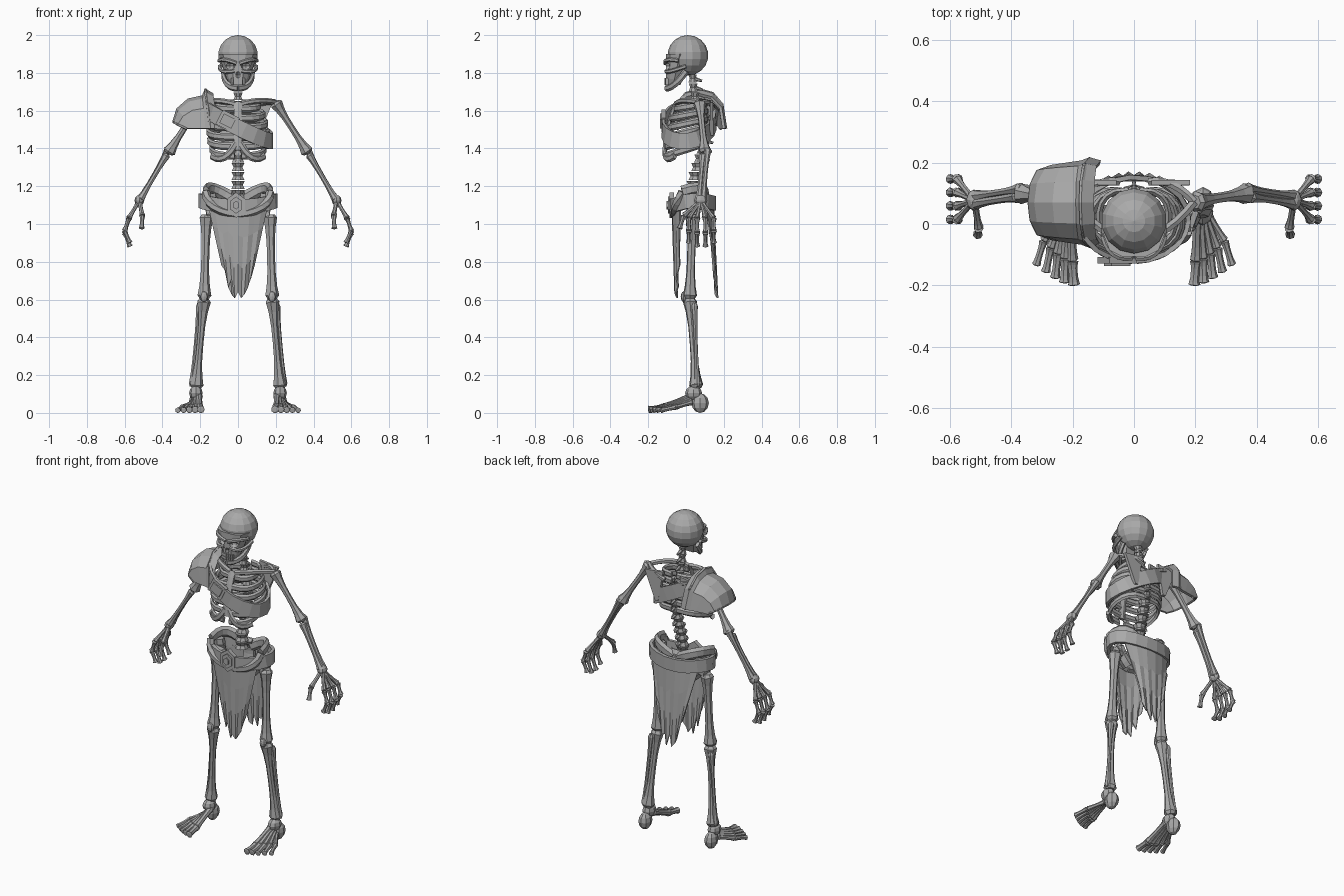
import bpy, bmesh, math, random
from mathutils import Vector, Matrix

random.seed(4)
if "Cube" in bpy.data.objects:
    bpy.data.objects.remove(bpy.data.objects["Cube"])

COLOR = (0.4, 0.4, 0.4, 1)
grey = bpy.data.materials.new("stone_grey")
grey.use_nodes = True
grey.diffuse_color = COLOR
grey.node_tree.nodes["Principled BSDF"].inputs["Base Color"].default_value = COLOR
UP, FRONT = Vector((0, 0, 1)), Vector((0, -1, 0))


def lerp(start, end, t):
    return start + (end - start) * t


def steps(count):
    return [i / count for i in range(count + 1)]


def finish(name, bm, thickness=0):
    bmesh.ops.recalc_face_normals(bm, faces=bm.faces)
    mesh = bpy.data.meshes.new(name)
    bm.to_mesh(mesh)
    bm.free()
    mesh.materials.append(grey)
    part = bpy.data.objects.new(name, mesh)
    bpy.context.collection.objects.link(part)
    if thickness:
        solidify = part.modifiers.new("thickness", "SOLIDIFY")
        solidify.thickness, solidify.offset = thickness, 0
    return part


def skin(bm, rings, around=True, closed=False):
    """Bridge equal-sized rows of points with quads."""
    rows = [[bm.verts.new(point) for point in ring] for ring in rings]
    count = len(rows[0])
    for low, high in zip(rows, rows[1:] + (rows[:1] if closed else [])):
        for i in range(count if around else count - 1):
            j = (i + 1) % count
            bm.faces.new((low[i], low[j], high[j], high[i]))
    if around and not closed:
        bm.faces.new(rows[0])
        bm.faces.new(rows[-1])


def tube(bm, points, sizes, mirror=1, sides=6, closed=False):
    """Tube along points; a size is a radius or a (sideways, upward) pair."""
    points = [Vector((mirror * x, y, z)) for x, y, z in points]
    sizes = sizes if isinstance(sizes, list) else [sizes] * len(points)
    rings, count = [], len(points)
    for i, (point, size) in enumerate(zip(points, sizes)):
        wide, high = size if isinstance(size, tuple) else (size, size)
        before = points[i - 1] if i or closed else point
        after = points[(i + 1) % count] if i < count - 1 or closed else point
        along = (after - before).normalized()
        across = along.cross(UP if abs(along.z) < 0.95 else FRONT).normalized()
        upward = across.cross(along)
        angles = [math.tau * (j + 0.5) / sides for j in range(sides)]
        rings.append([point + across * wide * math.cos(a) + upward * high * math.sin(a) for a in angles])
    skin(bm, rings, closed=closed)


def bend(start, control, end):
    """Points of a curve pulled towards its control point."""
    start, control, end = Vector(start), Vector(control), Vector(end)
    return [lerp(lerp(start, control, t), lerp(control, end, t), t) for t in steps(6)]


def bone(bm, start, end, shaft, knob, mirror=1):
    """Thin shaft with a rounded knob at both ends."""
    waves = [math.cos(math.pi * t) for t in steps(8)]
    points = [lerp(Vector(start), Vector(end), (1 - wave) / 2) for wave in waves]
    sizes = [lerp(shaft, knob, abs(wave) ** 3) for wave in waves]
    sizes[0] = sizes[-1] = knob * 0.6
    tube(bm, points, sizes, mirror, sides=7)


def chain(bm, joints, shaft, knob, mirror):
    for start, end in zip(joints, joints[1:]):
        bone(bm, start, end, shaft, knob, mirror)


def ball(bm, place, scale, segments=8, rings=6):
    matrix = Matrix.Translation(place) @ Matrix.Diagonal((*scale, 1))
    bmesh.ops.create_uvsphere(bm, u_segments=segments, v_segments=rings, radius=1, matrix=matrix)


def box(bm, place, size, tilt=0):
    matrix = Matrix.Translation(place) @ Matrix.Rotation(tilt, 4, 'Y') @ Matrix.Diagonal((*size, 1))
    bmesh.ops.create_cube(bm, size=1, matrix=matrix)


def hoop(name, width, depth, middle, height, section):
    """Flat band around the body; height is a rule of cosine and sine."""
    turns = [(math.cos(a), math.sin(a)) for a in (math.tau * t for t in steps(18)[:-1])]
    bm = bmesh.new()
    tube(bm, [(width * c, middle + depth * s, height(c, s)) for c, s in turns], section, sides=4, closed=True)
    finish(name, bm)


# Skull
bm = bmesh.new()
ball(bm, (0, 0.01, 1.893), (0.108, 0.108, 0.107), segments=14, rings=9)
finish("cranium", bm)
bm = bmesh.new()
rings = []
for t in steps(5):
    width, front, back = lerp(0.04, 0.1, t ** 0.7), -0.106, lerp(-0.03, 0.04, t)
    half = [(width * 0.4, front), (width * 0.8, front + 0.02), (width, lerp(front, back, 0.5)), (width * 0.7, back)]
    outline = half + [(-x, y) for x, y in reversed(half)]
    rings.append([(x, y, lerp(1.735, 1.9, t)) for x, y in outline])
skin(bm, rings)
face = finish("face", bm)

# Eye sockets and nose hole
bm = bmesh.new()
for mirror in (1, -1):
    ball(bm, (mirror * 0.043, -0.11, 1.836), (0.028, 0.035, 0.021))
ball(bm, (0, -0.115, 1.79), (0.014, 0.025, 0.02), segments=6, rings=4)
cutter = finish("socket_cutter", bm)
cutter.hide_render = True
sockets = face.modifiers.new("sockets", "BOOLEAN")
sockets.object, sockets.solver = cutter, 'EXACT'
bpy.context.view_layer.update()
carved = bpy.data.meshes.new_from_object(face.evaluated_get(bpy.context.evaluated_depsgraph_get()))
face.modifiers.clear()
face.data = carved
bpy.data.objects.remove(cutter)

bm = bmesh.new()
for column in range(6):
    x = (column - 2.5) * 0.013
    for z in (1.764, 1.745):
        box(bm, (x, 6 * x * x - 0.106, z), (0.011, 0.016, 0.017))
finish("teeth", bm)

# Spine with rear spurs
bm = bmesh.new()
for t in steps(13):
    y, z, width = 0.035 + 0.06 * math.sin(math.pi * t) ** 2, lerp(1.77, 1.16, t), lerp(0.024, 0.04, t)
    tube(bm, [(0, y, z + 0.021), (0, y, z), (0, y, z - 0.021)], [width, width * 0.7, width], sides=8)
    tube(bm, [(0, y, z), (0, y + 0.05, z - 0.012)], [0.014, 0.006])
finish("spine", bm)

bm = bmesh.new()
tube(bm, bend((0, -0.05, 1.645), (0, -0.1, 1.55), (0, -0.11, 1.39)), (0.024, 0.012))
finish("breastbone", bm)
bm = bmesh.new()
tube(bm, bend((0, 0.085, 1.17), (0, 0.13, 1.1), (0, 0.1, 1.03)), (0.04, 0.018))
finish("tail_bone", bm)

shoulder, elbow, wrist = (0.197, 0.072, 1.645), (0.37, 0.1, 1.375), (0.522, 0.078, 1.125)
hip, knee, ankle = (0.168, 0.035, 1.05), (0.18, 0.02, 0.605), (0.222, 0.055, 0.13)

for side, mirror in (("left", 1), ("right", -1)):
    # Curved bones of the face and trunk
    for name, path, section in (
            ("brow", bend((0.008, -0.11, 1.85), (0.08, -0.12, 1.88), (0.1, -0.04, 1.865)), 0.011),
            ("cheekbone", bend((0.02, -0.104, 1.81), (0.1, -0.11, 1.795), (0.097, 0, 1.835)), 0.011),
            ("jaw", bend((0.078, 0, 1.81), (0.08, -0.06, 1.72), (0, -0.105, 1.718)), (0.012, 0.018)),
            ("collarbone", bend((0.015, -0.05, 1.635), (0.11, -0.04, 1.665), shoulder), 0.015),
            ("blade_ridge", bend((0.05, 0.138, 1.61), (0.13, 0.15, 1.65), shoulder), 0.014),
            ("hip_crest", bend((0.02, 0.1, 1.13), (0.17, 0.13, 1.22), (0.17, -0.02, 1.17)), (0.018, 0.033)),
            ("hip_front", bend((0.17, -0.02, 1.17), (0.17, -0.07, 1.07), (0, -0.06, 1.05)), 0.023),
            ("hip_socket", bend((0.15, 0.03, 1.16), (0.14, 0.035, 1.05), (0.07, 0.03, 1)), (0.035, 0.025))):
        bm = bmesh.new()
        tube(bm, path, section, mirror)
        finish(f"{side}_{name}", bm)
    bm = bmesh.new()
    tube(bm, [(0.1, 0.135, 1.47), (0.12, 0.135, 1.65)], [0.014, (0.09, 0.012)], mirror, sides=4)
    finish(side + "_shoulder_blade", bm)

    # Ribs sweep from the spine down to the front
    bm = bmesh.new()
    for t in steps(5):
        width, front = 0.14 * math.sin(lerp(0.75, 2.05, t)), lerp(-0.055, -0.11, t ** 0.5)
        high = lerp(1.64, 1.43, t)
        low = high - lerp(0.03, 0.07, t)
        path = []
        for turn in steps(9):
            swing = (1 - math.cos(math.pi * turn)) / 2
            x = 0.018 + width * max(0, math.sin(math.pi * turn)) ** 0.7
            path.append((x, lerp(0.11, front, swing), lerp(high, low, swing)))
        tube(bm, path, (0.011, 0.02), mirror)
    tube(bm, bend((0.14, -0.06, 1.36), (0.07, -0.13, 1.31), (0.01, -0.108, 1.43)), (0.012, 0.019), mirror)
    finish(side + "_ribs", bm)

    # Arm
    bm = bmesh.new()
    bone(bm, shoulder, elbow, 0.017, 0.04, mirror)
    finish(side + "_upper_arm", bm)
    bm = bmesh.new()
    bone(bm, (0.365, 0.115, 1.4), (0.52, 0.09, 1.125), 0.012, 0.024, mirror)
    bone(bm, (0.375, 0.09, 1.37), (0.52, 0.068, 1.125), 0.013, 0.024, mirror)
    finish(side + "_forearm", bm)

    # Hand
    bm = bmesh.new()
    ball(bm, (mirror * wrist[0], *wrist[1:]), (0.026, 0.035, 0.028))
    for finger in range(4):
        y, tip = 0.015 + 0.044 * finger, 0.87 + 0.02 * abs(finger - 1.5)
        joints = [wrist, (0.578, y, 1.03), (0.6, y, lerp(tip, 1.03, 0.5)), (0.572, y, tip)]
        chain(bm, joints, 0.01, 0.018, mirror)
    chain(bm, [wrist, (0.507, -0.012, 1.045), (0.51, -0.035, 0.975)], 0.011, 0.018, mirror)
    finish(side + "_hand", bm)

    # Leg
    bm = bmesh.new()
    bone(bm, hip, knee, 0.022, 0.043, mirror)
    bone(bm, (0.11, 0.035, 1.06), hip, 0.028, 0.036, mirror)
    finish(side + "_thigh", bm)
    bm = bmesh.new()
    bone(bm, knee, ankle, 0.018, 0.043, mirror)
    bone(bm, (0.205, 0.045, 0.58), (0.245, 0.06, 0.14), 0.01, 0.02, mirror)
    finish(side + "_shin", bm)
    bm = bmesh.new()
    ball(bm, (mirror * 0.18, -0.012, 0.615), (0.022, 0.016, 0.028))
    finish(side + "_kneecap", bm)

    # Foot
    bm = bmesh.new()
    ball(bm, (mirror * 0.225, 0.075, 0.052), (0.036, 0.046, 0.052))
    ball(bm, (mirror * 0.223, 0.04, 0.105), (0.036, 0.045, 0.038))
    for t in steps(4):
        x, y, knob = lerp(0.196, 0.32, t), lerp(-0.2, -0.135, t ** 1.5), lerp(0.022, 0.016, t)
        instep = (lerp(0.207, 0.242, t), 0.03, lerp(0.09, 0.055, t))
        joints = [instep, (lerp(x, 0.22, 0.25), y + 0.08, 0.03), (x, y, knob * 0.8)]
        chain(bm, joints, knob * 0.7, knob, mirror)
    finish(side + "_foot", bm)

# Belt and buckle
hoop("belt", 0.2, 0.112, 0.038, lambda c, s: 1.1 + 0.008 * s + 0.024 * c * c, (0.014, 0.054))
bm = bmesh.new()
for layer in range(3):
    front, width = -0.088 - 0.008 * layer, 0.054 - 0.018 * layer
    tube(bm, [(-0.01, front + 0.025, 1.1), (-0.01, front, 1.1)], (width, width * 1.25))
finish("belt_buckle", bm)


# Torn loincloths with random ragged hems
def cloth(name, top_y, hem_y, curve):
    bm = bmesh.new()
    columns = steps(10)
    hems = [lerp(0.6, 0.78, abs(2 * u - 1) ** 2) + random.choice((0, 0.04, 0.08)) * (i % 2) for i, u in enumerate(columns)]
    rows = []
    for drop in steps(3):
        row = []
        for i, u in enumerate(columns):
            x = lerp(0.155, 0.085, drop) * (2 * u - 1)
            fold = 0.006 * drop * (-1) ** i
            row.append((x, lerp(top_y, hem_y, drop) + fold + curve * x * x, lerp(1.09, hems[i], drop)))
        rows.append(row)
    skin(bm, rows, around=False)
    finish(name, bm, 0.008)


cloth("front_loincloth", -0.073, -0.052, 1.8)
cloth("back_loincloth", 0.145, 0.162, -1.8)


# Shoulder armour: a raised collar, then a rounded shell of arches
def arch(top_x, top_z, low_x, depth):
    row = []
    for t in steps(6):
        rise = max(0, math.sin(math.pi * t)) ** 0.7
        y = 0.07 - depth * math.cos(math.pi * t)
        row.append((lerp(low_x, top_x, rise), y, lerp(1.505, top_z, rise)))
    return row


rows = [arch(-0.135, 1.685, -0.11, 0.13), arch(-0.172, 1.71, -0.145, 0.14)]
for t in steps(3):
    turn = t * math.pi / 2
    rows.append(arch(-0.185 - 0.155 * math.sin(turn), 1.54 + 0.135 * math.cos(turn),
                     lerp(-0.17, -0.27, t), lerp(0.13, 0.115, t)))
bm = bmesh.new()
skin(bm, rows, around=False)
finish("shoulder_armour", bm, 0.016)
bm = bmesh.new()
for row in (rows[1], rows[-1]):
    tube(bm, row, 0.009)
finish("shoulder_armour_rims", bm)

# Chest strap with its plate
hoop("chest_strap", 0.178, 0.137, 0.015, lambda c, s: 1.53 - 0.09 * c + 0.02 * s, (0.011, 0.06))
bm = bmesh.new()
for y, width, height in ((-0.118, 0.1, 0.085), (-0.126, 0.07, 0.055)):
    box(bm, (-0.055, y, 1.545), (width, 0.022, height), math.radians(27))
finish("strap_plate", bm)
